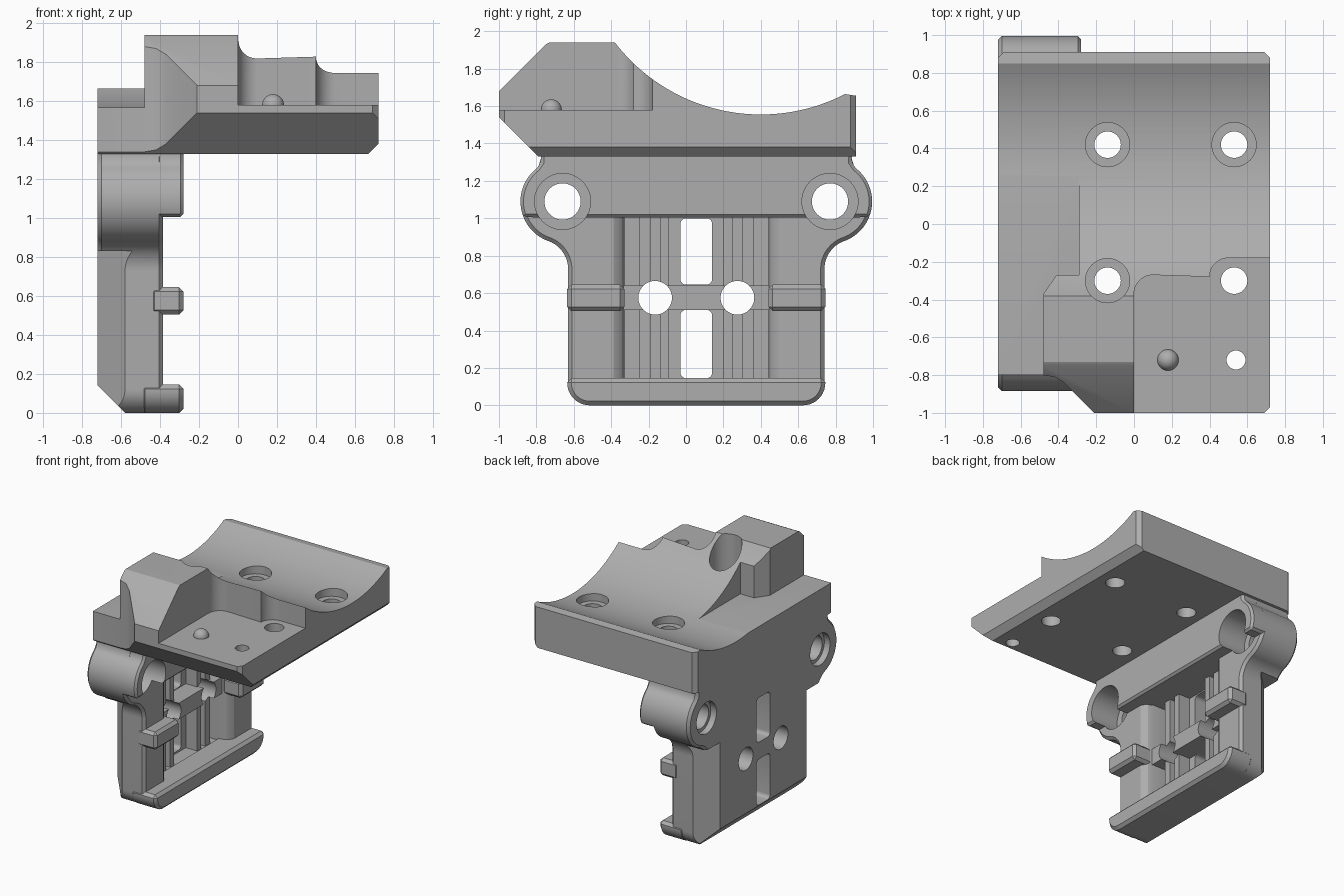
import bpy, bmesh
from math import sin, cos, radians, sqrt

if "Cube" in bpy.data.objects:
    bpy.data.objects.remove(bpy.data.objects["Cube"])

grey = bpy.data.materials.new("plain grey")
grey.use_nodes = True
grey.diffuse_color = (0.42, 0.42, 0.42, 1)
grey.node_tree.nodes["Principled BSDF"].inputs["Base Color"].default_value = grey.diffuse_color

MID = 0.055          # symmetry line of the lower bracket
BACK = -0.72         # outer face of the bracket
parts, cutters = [], []


def arc(cx, cy, r, start, end, n=14):
    steps = [radians(start + (end - start) * i / n) for i in range(n + 1)]
    return [(cx + r * cos(a), cy + r * sin(a)) for a in steps]


def flip(pts):
    return [(2 * MID - y, z) for y, z in reversed(pts)]


def rect(a, b, c, d):
    return [(a, c), (b, c), (b, d), (a, d)]


def modify(ob, kind, **settings):
    mod = ob.modifiers.new(kind.lower(), kind)
    for key, value in settings.items():
        setattr(mod, key, value)
    bpy.ops.object.select_all(action='DESELECT')
    bpy.context.view_layer.objects.active = ob
    ob.select_set(True)
    bpy.ops.object.modifier_apply(modifier=mod.name)


def prism(name, axis, pts, lo, hi, bevel=0, cutter=False):
    """Extrude a closed outline along one axis."""
    place = {'x': lambda u, v, w: (w, u, v),
             'y': lambda u, v, w: (u, w, v),
             'z': lambda u, v, w: (u, v, w)}[axis]
    bm = bmesh.new()
    low = [bm.verts.new(place(u, v, lo)) for u, v in pts]
    high = [bm.verts.new(place(u, v, hi)) for u, v in pts]
    bm.faces.new(low)
    bm.faces.new(high)
    for i in range(len(pts)):
        j = (i + 1) % len(pts)
        bm.faces.new((low[i], low[j], high[j], high[i]))
    bmesh.ops.recalc_face_normals(bm, faces=bm.faces)
    mesh = bpy.data.meshes.new(name)
    bm.to_mesh(mesh)
    bm.free()
    mesh.materials.append(grey)
    ob = bpy.data.objects.new(name, mesh)
    bpy.context.collection.objects.link(ob)
    if bevel:
        modify(ob, 'BEVEL', width=bevel, segments=1, limit_method='ANGLE', angle_limit=radians(35))
    ob.hide_render = cutter
    (cutters if cutter else parts).append(ob)
    return ob


def cut(name, axis, pts, lo, hi):
    return prism(name, axis, pts, lo, hi, cutter=True)


def drill(name, axis, u, v, r, lo, hi):
    return cut(name, axis, arc(u, v, r, 0, 352.5, 47), lo, hi)


def carve(ob, tools):
    for tool in tools:
        modify(ob, 'BOOLEAN', operation='DIFFERENCE', solver='EXACT', object=tool)


# Saddle: side profile with a cylindrical trough
R, CY, CZ = 0.983, 0.40, 2.538
trough = [(y, CZ - sqrt(R * R - (y - CY) ** 2))
          for y in [0.85 - 1.23 * i / 40 for i in range(41)]]
profile = [(-1, 1.54), (-0.79, 1.33), (0.91, 1.33), (0.91, 1.655)] + trough
profile += [(-0.40, 1.94), (-0.73, 1.94), (-0.75, 1.93), (-1, 1.68)]
saddle = prism("saddle", 'x', profile, BACK, 0.72)

pocket = [(0, -1.2)] + arc(0.1, -0.37, 0.1, 180, 90) + arc(0.5, -0.28, 0.1, 180, 90)
pocket += [(0.9, -0.18), (0.9, -1.2)]
shelf = [(-0.9, -1.2), (-0.48, -1.2), (-0.48, -0.37), (-0.41, -0.27),
         (-0.29, -0.27), (-0.29, 0.27), (-0.9, 0.27)]
corner = [(-0.9, -1.3), (0.09, -1.3), (-0.23, -0.98), (-0.37, -0.84),
          (-0.42, -0.81), (-0.48, -0.8), (-0.9, -0.8)]
tools = [cut("pocket_cutter", 'z', pocket, 1.58, 2.3),
         cut("shelf_cutter", 'z', shelf, 1.567, 2.3),
         cut("front_corner_cutter", 'z', corner, 1.1, 2.3),
         cut("edge_chamfer_cutter", 'y', [(0.62, 1.28), (0.8, 1.28), (0.8, 1.46)], -1.3, 1.3)]
for sx, sy in ((0.72, -1), (0.72, 0.91), (BACK, 0.91)):
    dx, dy = (1 if sx > 0 else -1), (1 if sy > 0 else -1)
    tri = [(sx - dx * 0.08, sy + dy * 0.05), (sx + dx * 0.05, sy - dy * 0.08),
           (sx + dx * 0.05, sy + dy * 0.05)]
    tools.append(cut("corner_cutter", 'z', tri, 1.1, 2.3))

# Screw holes in the saddle
for x in (-0.14, 0.53):
    for y in (0.42, -0.30):
        tools.append(drill("screw_hole", 'z', x, y, 0.07, 1.2, 2.3))
        if x < 0 or y > 0:
            tools.append(drill("screw_recess", 'z', x, y, 0.117, 1.5, 2.3))
tools.append(drill("small_hole", 'z', 0.54, -0.72, 0.05, 1.2, 2.3))
carve(saddle, tools)

# Locating pin in the pocket
bpy.ops.mesh.primitive_uv_sphere_add(segments=32, ring_count=16, radius=0.056,
                                     location=(0.18, -0.72, 1.58))
pin = bpy.context.object
pin.name = "locating_pin"
pin.data.materials.append(grey)
parts.append(pin)

# Bracket plate with two ears
EY, EZ, ER = 0.77, 1.09, 0.225
side = arc(0.62, 0.12, 0.12, -90, 0, 10)
side += arc(0.90, 0.728, 0.16, 180, 109.8)
side += arc(EY, EZ, ER, -68, 52, 28) + [(0.885, 1.30), (0.89, 1.40)]
plate = prism("bracket_plate", 'x', side + flip(side), BACK, -0.385, 0.02)

upper = [(0.7, 1.005)] + arc(EY, EZ, ER, -22, 52, 18) + [(0.885, 1.30), (0.89, 1.40)]
block = prism("upper_block", 'x', upper + flip(upper), -0.46, -0.28, 0.022)

# Chamfers round the outer face of the plate
wedges = [cut("bottom_wedge", 'y', [(-0.8, 0.22), (-0.8, -0.1), (-0.48, -0.1)], -1, 1.2)]
flank = [(-0.8, 0.52), (-0.48, 0.84), (-0.8, 0.84)]
for pts in (flank, [(x, 2 * MID - y) for x, y in flank]):
    wedges.append(cut("flank_wedge", 'z', pts, -0.1, 0.83))

# Central channel with eased lips
lip = [(-0.6, 0.44), (-0.46, 0.44), (-0.42, 0.452), (-0.40, 0.47), (-0.384, 0.50), (-0.3, 0.50)]
channel = lip + [(x, 2 * MID - y) for x, y in reversed(lip)]
wedges.append(cut("channel_cutter", 'z', channel, 0.13, 1.01))

# Two rounded windows through the plate
for lo, hi in ((0.145, 0.51), (0.645, 1.0)):
    r, a, b = 0.03, -0.03, 0.14
    outline = (arc(b - r, lo + r, r, -90, 0, 5) + arc(b - r, hi - r, r, 0, 90, 5)
               + arc(a + r, hi - r, r, 90, 180, 5) + arc(a + r, lo + r, r, 180, 270, 5))
    wedges.append(cut("window_cutter", 'x', outline, -0.9, -0.3))

# Bores through the ears
bores = []
for y in (EY, 2 * MID - EY):
    bores += [drill("ear_bore", 'x', y, EZ, 0.097, -0.9, -0.1),
              drill("ear_recess", 'x', y, EZ, 0.15, -0.52, -0.1),
              drill("ear_back_recess", 'x', y, EZ, 0.125, -0.9, -0.67)]
carve(block, bores)

# Bolt holes and the ribs and bar they pass through
bolts = [drill("bolt_hole", 'x', MID + d, 0.575, 0.09, -0.9, -0.2) for d in (-0.22, 0.22)]
carve(plate, wedges + bores + bolts)
bar = prism("cross_bar", 'x', rect(-0.34, 0.45, 0.51, 0.64), -0.61, -0.45)
carve(bar, bolts)
for sign in (-1, 1):
    for a, b in ((0.145, 0.195), (0.245, 0.305)):
        ya, yb = sorted((MID + sign * a, MID + sign * b))
        rib = prism("channel_rib", 'x', rect(ya, yb, 0.12, 1.02), -0.61, -0.5)
        carve(rib, bolts)

# Side tabs and bottom ledge
tab = rect(0.44, 0.745, 0.505, 0.645)
prism("back_tab", 'x', tab, -0.45, -0.28, 0.022)
prism("front_tab", 'x', flip(tab), -0.45, -0.28, 0.022)
half = arc(0.625, 0.12, 0.12, -90, 0, 10) + [(0.745, 0.145)]
prism("bottom_ledge", 'x', half + flip(half), -0.5, -0.28, 0.022)

# Clean up helpers and shade
for tool in cutters:
    bpy.data.objects.remove(tool)
for ob in parts:
    bpy.ops.object.select_all(action='DESELECT')
    bpy.context.view_layer.objects.active = ob
    ob.select_set(True)
    bpy.ops.object.shade_smooth_by_angle(angle=radians(25))
